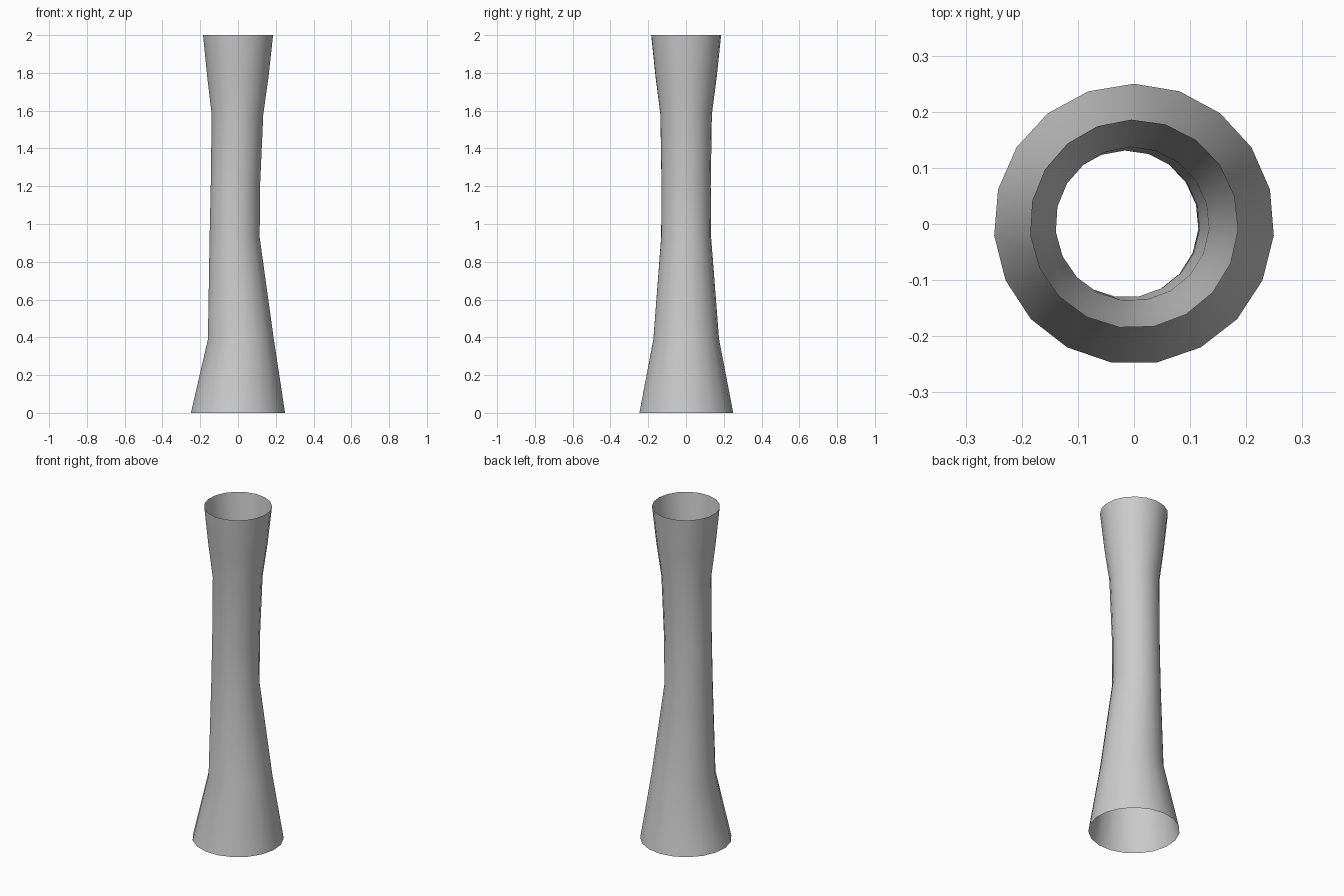
import bpy, bmesh
from math import sin, cos, pi, radians

if "Cube" in bpy.data.objects:
    bpy.data.objects.remove(bpy.data.objects["Cube"])

SIDES = 19

# Rings from bottom to top: height, x offset, radius, twist in degrees
RINGS = [
    (0.00, 0.000, 0.250, 0.0),
    (0.39, 0.015, 0.175, 0.4),
    (0.93, -0.018, 0.133, 0.8),
    (1.20, -0.014, 0.131, 1.0),
    (1.58, -0.003, 0.137, 1.2),
    (1.78, -0.001, 0.163, 1.4),
    (2.00, 0.000, 0.186, 1.5),
]

# Open, slightly bent tube skinned ring by ring
bm = bmesh.new()
rings = []
for z, cx, r, twist in RINGS:
    start = pi / 2 + radians(twist)
    rings.append([
        bm.verts.new((cx + r * cos(start + 2 * pi * i / SIDES),
                      r * sin(start + 2 * pi * i / SIDES), z))
        for i in range(SIDES)
    ])
for low, high in zip(rings, rings[1:]):
    for i in range(SIDES):
        j = (i + 1) % SIDES
        bm.faces.new((low[i], low[j], high[j], high[i])).smooth = True

mesh = bpy.data.meshes.new("flared_tube")
bm.to_mesh(mesh)
bm.free()
tube = bpy.data.objects.new("flared_tube", mesh)
bpy.context.collection.objects.link(tube)
